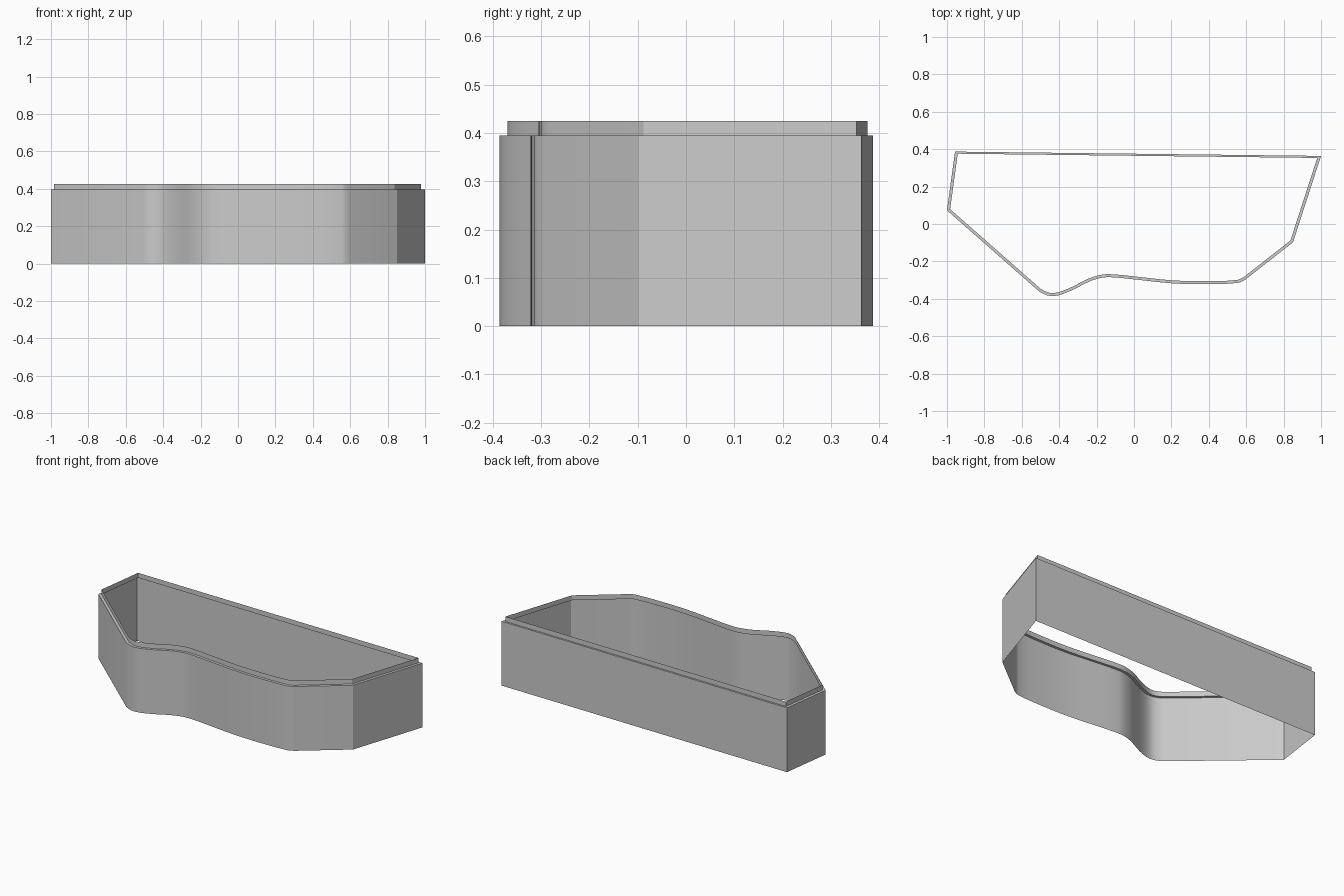
import bpy, bmesh, math
from mathutils import Vector

if "Cube" in bpy.data.objects:
    bpy.data.objects.remove(bpy.data.objects["Cube"])

WALL_Z, LIP_Z = 0.395, 0.425

# straight-sided corners, going clockwise from the left corner
corners = [(-1.0, 0.073), (-0.957, 0.387), (1.0, 0.364), (0.85, -0.098)]
# wavy front, right to left
wave = [(0.597, -0.296), (0.555, -0.315), (0.375, -0.322), (0.2, -0.317),
        (0.0, -0.296), (-0.1, -0.286), (-0.165, -0.286), (-0.24, -0.308),
        (-0.34, -0.358), (-0.436, -0.386), (-0.508, -0.36)]


def smooth_path(pts, before, after, steps=3):
    """Catmull-Rom curve through pts."""
    p = [Vector(q) for q in [before] + pts + [after]]
    # shorten the long neighbouring edges so the end tangents stay tame
    p[0] = p[1] + (p[0] - p[1]).normalized() * 0.05
    p[-1] = p[-2] + (p[-1] - p[-2]).normalized() * 0.08
    out = []
    for i in range(1, len(p) - 2):
        a, b, c, d = p[i - 1:i + 3]
        # tangents scaled to segment length
        length = (c - b).length
        m1 = (c - a).normalized() * length
        m2 = (d - b).normalized() * length
        for k in range(steps):
            t = k / steps
            out.append(b * (2*t**3 - 3*t**2 + 1) + m1 * (t**3 - 2*t**2 + t)
                       + c * (3*t**2 - 2*t**3) + m2 * (t**3 - t**2))
    out.append(p[-2])
    return out


def inset(pts, widths):
    """Move each edge of a clockwise outline inwards by its own width."""
    out = []
    for i, p in enumerate(pts):
        d0 = (p - pts[i - 1]).normalized()
        d1 = (pts[(i + 1) % len(pts)] - p).normalized()
        n0, n1 = Vector((d0.y, -d0.x)), Vector((d1.y, -d1.x))
        w0, w1 = widths[i - 1], widths[i]
        det = n0.x * n1.y - n0.y * n1.x
        if abs(det) < 0.02:
            off = (n0 + n1).normalized() * (w0 + w1) / 2
        else:
            off = Vector(((w0 * n1.y - w1 * n0.y) / det, (n0.x * w1 - n1.x * w0) / det))
        out.append(p + off)
    return out


outer = [Vector(c) for c in corners] + smooth_path(wave, corners[-1], corners[0])
widths = [0.016] * len(outer)
widths[1] = 0.011                      # narrower ledge along the straight back
inner = inset(outer, widths)

# thin wall, ledge and raised lip as one open shell
bm = bmesh.new()
rings = [[bm.verts.new((p.x, p.y, z)) for p in outline]
         for outline, z in ((outer, 0), (outer, WALL_Z), (inner, WALL_Z), (inner, LIP_Z))]
n = len(outer)
for low, high in zip(rings, rings[1:]):
    for i in range(n):
        j = (i + 1) % n
        bm.faces.new((low[j], low[i], high[i], high[j]))
mesh = bpy.data.meshes.new("border_wall")
bm.to_mesh(mesh)
bm.free()
wall = bpy.data.objects.new("border_wall", mesh)
bpy.context.collection.objects.link(wall)
bpy.context.view_layer.objects.active = wall
wall.select_set(True)
bpy.ops.object.shade_smooth_by_angle(angle=math.radians(30))
